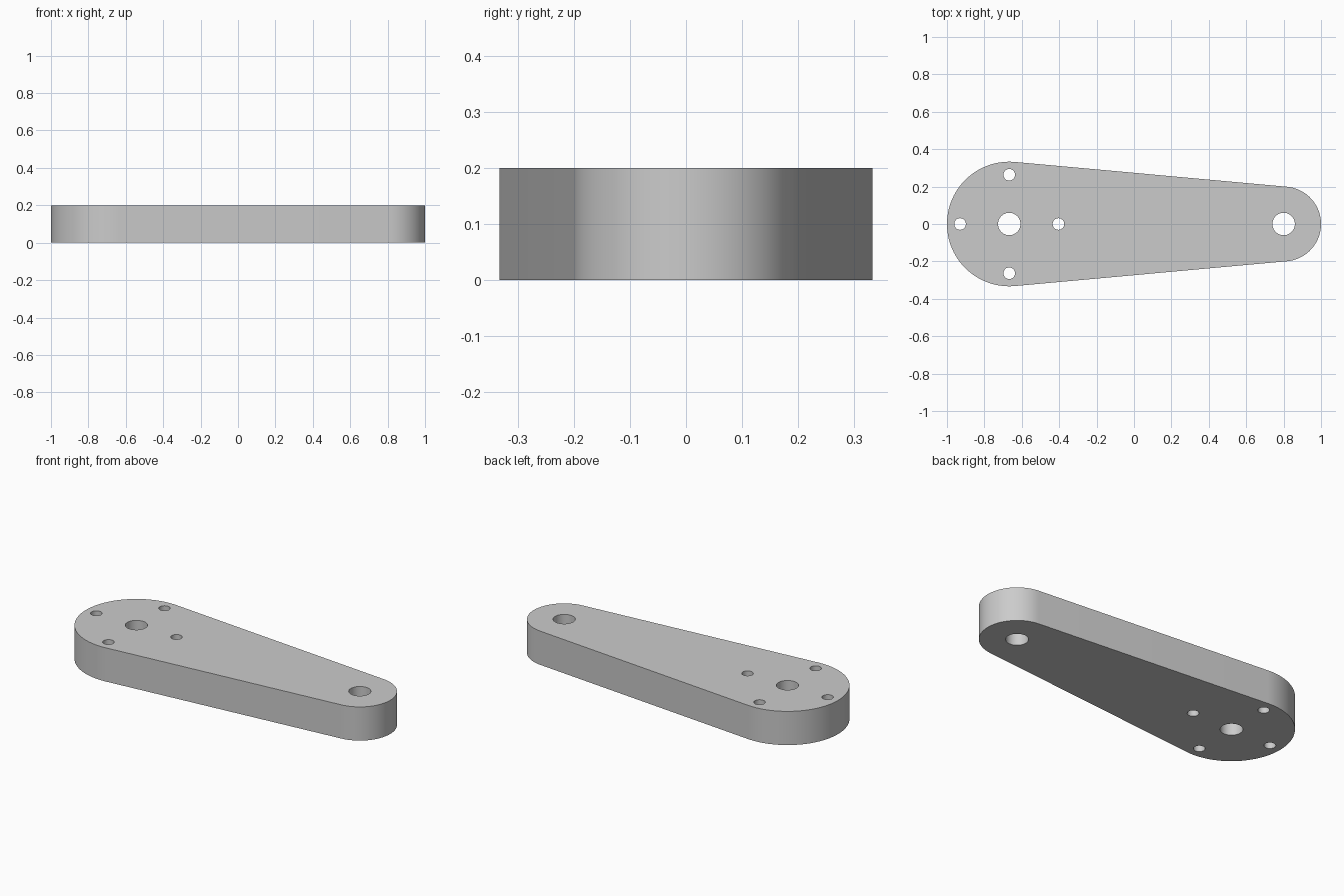
import bpy, bmesh
from math import pi, sin, cos, asin

cube = bpy.data.objects.get("Cube")
if cube:
    bpy.data.objects.remove(cube, do_unlink=True)

THICK = 0.2
BIG_X, BIG_R = -0.667, 0.333
SMALL_X, SMALL_R = 0.8, 0.2
BORE_R, BOLT_R, BOLT_RING = 0.06, 0.031, 0.263


def arc(cx, cy, r, start, end, n):
    """Points along an arc, both ends included."""
    return [(cx + r * cos(start + (end - start) * i / n),
             cy + r * sin(start + (end - start) * i / n), 0) for i in range(n + 1)]


def add_loop(bm, points):
    verts = [bm.verts.new(p) for p in points]
    for a, b in zip(verts, verts[1:] + verts[:1]):
        bm.edges.new((a, b))


def add_hole(bm, x, y, r, n):
    add_loop(bm, arc(x, y, r, 0, 2 * pi, n)[:-1])


bm = bmesh.new()

# Outline: two round ends joined by tangent lines
t = pi / 2 - asin((BIG_R - SMALL_R) / (SMALL_X - BIG_X))
add_loop(bm, arc(SMALL_X, 0, SMALL_R, -t, t, 40)
         + arc(BIG_X, 0, BIG_R, t, 2 * pi - t, 56))

# Shaft bores and the ring of four bolt holes
for x in (BIG_X, SMALL_X):
    add_hole(bm, x, 0, BORE_R, 40)
for i in range(4):
    a = i * pi / 2
    add_hole(bm, BIG_X + BOLT_RING * cos(a), BOLT_RING * sin(a), BOLT_R, 32)

# Fill around the holes and extrude to full thickness
bmesh.ops.triangle_fill(bm, use_beauty=True, use_dissolve=False, edges=bm.edges[:])
result = bmesh.ops.extrude_face_region(bm, geom=bm.faces[:], use_keep_orig=True)
top = [v for v in result["geom"] if isinstance(v, bmesh.types.BMVert)]
bmesh.ops.translate(bm, verts=top, vec=(0, 0, THICK))
bmesh.ops.recalc_face_normals(bm, faces=bm.faces[:])

mesh = bpy.data.meshes.new("lever_arm")
bm.to_mesh(mesh)
bm.free()
arm = bpy.data.objects.new("lever_arm", mesh)
bpy.context.collection.objects.link(arm)

# Plain grey finish
grey = bpy.data.materials.new("light_grey")
grey.use_nodes = True
colour = (0.6, 0.6, 0.6, 1)
grey.diffuse_color = colour
grey.node_tree.nodes["Principled BSDF"].inputs["Base Color"].default_value = colour
mesh.materials.append(grey)

bpy.ops.object.select_all(action="DESELECT")
arm.select_set(True)
bpy.context.view_layer.objects.active = arm
bpy.ops.object.shade_smooth_by_angle(angle=pi / 6)
